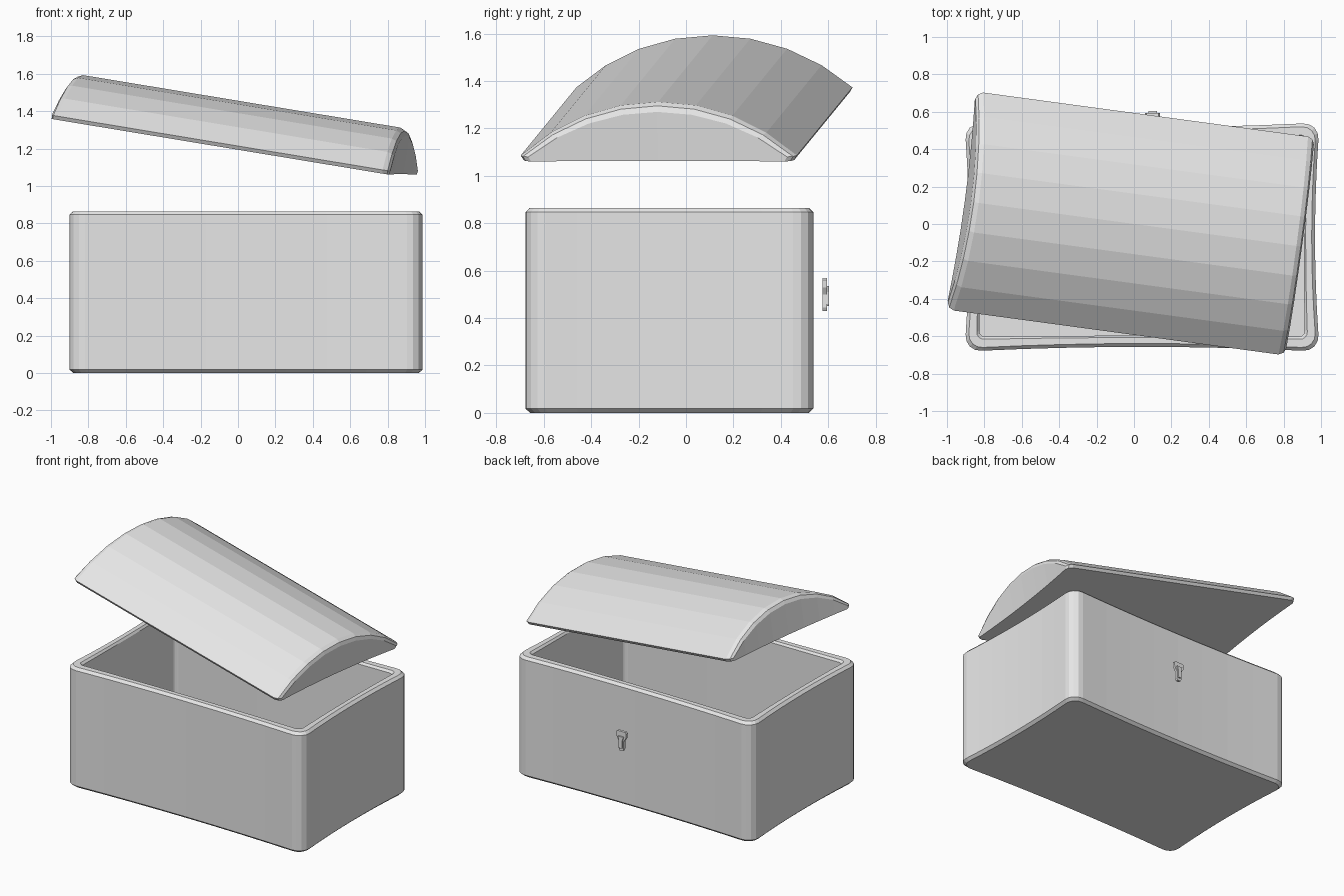
import bpy
import bmesh
from math import sin, cos, pi, radians, asin
from mathutils import Matrix

old = bpy.data.objects.get("Cube")
if old:
    bpy.data.objects.remove(old, do_unlink=True)

grey = bpy.data.materials.new("plain_grey")
grey.use_nodes = True
grey.diffuse_color = (0.8, 0.8, 0.8, 1)
grey.node_tree.nodes["Principled BSDF"].inputs["Base Color"].default_value = (0.8, 0.8, 0.8, 1)


def finish(name, bm, matrix=Matrix()):
    bmesh.ops.recalc_face_normals(bm, faces=bm.faces)
    mesh = bpy.data.meshes.new(name)
    bm.to_mesh(mesh)
    bm.free()
    mesh.materials.append(grey)
    obj = bpy.data.objects.new(name, mesh)
    obj.matrix_world = matrix
    bpy.context.collection.objects.link(obj)
    return obj


def outline(hx, hy, r, bow, corner_steps=4, side_steps=8):
    """Rounded rectangle whose four sides bow gently inwards."""
    pts = []
    for k, (sx, sy) in enumerate([(1, 1), (-1, 1), (-1, -1), (1, -1)]):
        for i in range(corner_steps + 1):
            a = k * pi / 2 + i / corner_steps * pi / 2
            pts.append((sx * (hx - r) + r * cos(a), sy * (hy - r) + r * sin(a)))
    full = []
    for i, (x, y) in enumerate(pts):
        full.append((x, y))
        if i % (corner_steps + 1) == corner_steps:
            nx, ny = pts[(i + 1) % len(pts)]
            for j in range(1, side_steps):
                t = j / side_steps
                full.append((x + (nx - x) * t, y + (ny - y) * t))
    return [(x - bow * x / hx * (1 - (y / hy) ** 2),
             y - bow * y / hy * (1 - (x / hx) ** 2)) for x, y in full]


def loft(bm, rings, closed=True):
    for a, b in zip(rings, rings[1:]):
        count = len(a)
        for i in range(count if closed else count - 1):
            j = (i + 1) % count
            bm.faces.new((a[i], a[j], b[j], b[i]))


# Open box: one loft up the outside, over the rim and down into the cavity
HX, HY, TOP = 0.95, 0.612, 0.865
WALL = 0.08
levels = [  # inset, height, corner radius, bow
    (0.02, 0.0, 0.08, 0.025),
    (0.0, 0.018, 0.09, 0.025),
    (0.0, TOP - 0.018, 0.09, 0.025),
    (0.018, TOP, 0.08, 0.025),
    (WALL - 0.015, TOP, 0.04, 0.01),
    (WALL, TOP - 0.015, 0.03, 0.005),
    (WALL, WALL, 0.03, 0.005),
]
bm = bmesh.new()
rings = [[bm.verts.new((x, y, z)) for x, y in outline(HX - d, HY - d, r, bow)]
         for d, z, r, bow in levels]
loft(bm, rings)
bm.faces.new(rings[0])
bm.faces.new(rings[-1])
finish("box_body", bm, Matrix.Translation((0.043, -0.07, 0)))


# Arched hollow lid
def arch_ring(bm, x, w, h, bow, lip=0.02, steps=8):
    sag = h - lip
    radius = (w * w + sag * sag) / (2 * sag)
    half = asin(w / radius)
    arc = []
    for i in range(steps + 1):
        a = -half + 2 * half * i / steps
        arc.append((radius * sin(a), radius * cos(a) - radius + h))
    pts = [(-w + 0.012, 0)] + arc + [(w - 0.012, 0)]
    return [bm.verts.new((x * (1 - bow * max(0, 1 - (y / w) ** 2)), y, z)) for y, z in pts]


def arch_shell(bm, length, w, h, edge, bow):
    ends = [(length, edge), (length - edge * 0.3, edge * 0.35), (length - edge, 0)]
    stations = [(-x, d) for x, d in ends] + [(x, d) for x, d in reversed(ends)]
    rings = [arch_ring(bm, x, w - d, h - d, bow) for x, d in stations]
    loft(bm, rings, closed=False)
    for ring in (rings[0], rings[-1]):
        arc = ring[1:-1]
        base = [ring[0]] + [bm.verts.new((v.co.x, v.co.y, 0)) for v in arc[1:-1]] + [ring[-1]]
        loft(bm, [base, arc], closed=False)


bm = bmesh.new()
arch_shell(bm, 0.925, 0.588, 0.246, 0.037, 0.022)
arch_shell(bm, 0.845, 0.515, 0.18, 0.015, 0.01)
rim = [e for e in bm.edges if len(e.link_faces) == 1]
bmesh.ops.bridge_loops(bm, edges=rim)
pose = (Matrix.Translation((-0.02, 0.003, 1.21))
        @ Matrix.Rotation(radians(-7.7), 4, "Z")
        @ Matrix.Rotation(radians(9.3), 4, "Y"))
finish("lid", bm, pose)


# Small latch floating behind the box
def plate(name, half_profile, y0, y1):
    pts = half_profile + [(-x, z) for x, z in reversed(half_profile)]
    bm = bmesh.new()
    rings = [[bm.verts.new((x, y, z)) for x, z in pts] for y in (y0, y1)]
    loft(bm, rings)
    for ring in rings:
        bm.faces.new(ring)
    finish(name, bm, Matrix.Translation((0.1, 0, 0)))


plate("latch_plate",
      [(0.032, 0.57), (0.04, 0.56), (0.038, 0.53), (0.02, 0.50),
       (0.02, 0.445), (0.012, 0.43)], 0.576, 0.594)
plate("latch_tongue",
      [(0.022, 0.535), (0.014, 0.51), (0.014, 0.46), (0.009, 0.45)], 0.594, 0.603)
